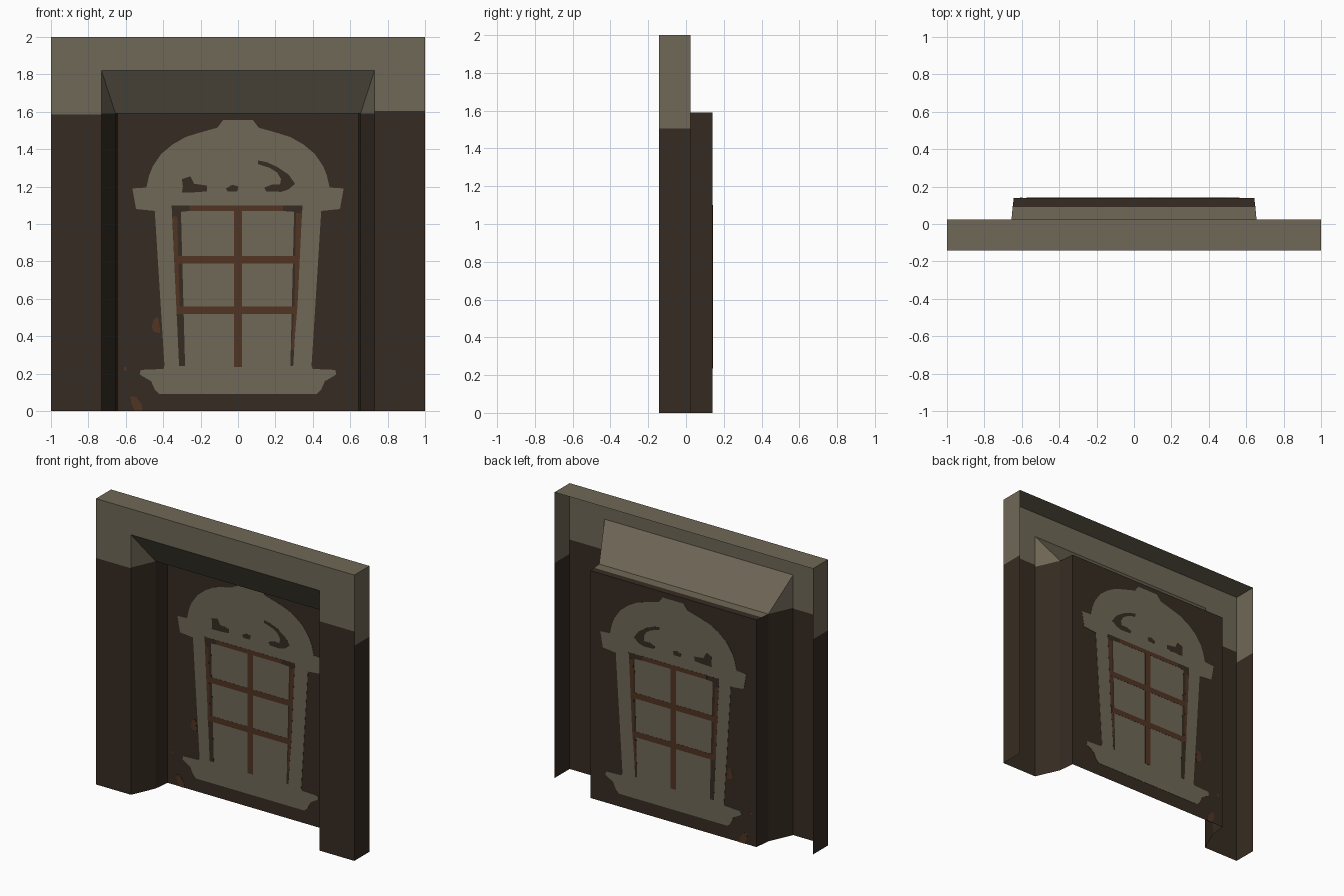
import bpy, bmesh

if "Cube" in bpy.data.objects:
    bpy.data.objects.remove(bpy.data.objects["Cube"])

FRONT, WALL_BACK, PANEL = -0.142, 0.025, 0.139   # depth stations
OPEN_X, MID_X, BACK_X = 0.73, 0.655, 0.643       # half widths of the recess
OPEN_Z, CEIL_Z = 1.82, 1.59


def material(name, rgb):
    m = bpy.data.materials.new(name)
    m.diffuse_color = (*rgb, 1)
    m.use_nodes = True
    m.node_tree.nodes["Principled BSDF"].inputs["Base Color"].default_value = m.diffuse_color
    return m


STONE = material("beige_stone", (0.162, 0.138, 0.096))
DARK = material("dark_brown", (0.037, 0.025, 0.016))
RUST = material("rust_brown", (0.083, 0.034, 0.016))
MATS = [STONE, DARK, RUST]


def finish(name, bm, mats):
    bmesh.ops.remove_doubles(bm, verts=bm.verts, dist=1e-5)
    me = bpy.data.meshes.new(name)
    bm.to_mesh(me)
    bm.free()
    for m in mats:
        me.materials.append(m)
    ob = bpy.data.objects.new(name, me)
    bpy.context.collection.objects.link(ob)
    return ob


def face(bm, pts, mat):
    f = bm.faces.new([bm.verts.new(p) for p in pts])
    f.material_index = MATS.index(mat)


def side_face(bm, s, pts, mat):
    """Face given for the +x side; mirrored with flipped winding when s = -1."""
    pts = [(s * x, y, z) for x, y, z in pts]
    face(bm, pts if s > 0 else pts[::-1], mat)


def plate(name, outline, mat, half=0.002):
    """Thin painted plate, showing on both sides of the panel."""
    bm = bmesh.new()
    f = bm.faces.new([bm.verts.new((x, PANEL - half, z)) for x, z in outline])
    geo = bmesh.ops.extrude_face_region(bm, geom=[f])["geom"]
    bmesh.ops.translate(bm, vec=(0, 2 * half, 0),
                        verts=[v for v in geo if isinstance(v, bmesh.types.BMVert)])
    bmesh.ops.recalc_face_normals(bm, faces=bm.faces)
    return finish(name, bm, [mat])


def bar(name, x0, x1, z0, z1, mat, half):
    return plate(name, [(x0, z0), (x1, z0), (x1, z1), (x0, z1)], mat, half)


# Outer wall: open-backed shell with pillars, lintel, sides and top
bm = bmesh.new()
for s, split in ((-1, 1.585), (1, 1.605)):
    for z0, z1, mat in ((0, split, DARK), (split, OPEN_Z, STONE)):
        side_face(bm, s, [(OPEN_X, FRONT, z0), (1, FRONT, z0),
                          (1, FRONT, z1), (OPEN_X, FRONT, z1)], mat)
    for z0, z1, mat in ((0, 1.505, DARK), (1.505, 2, STONE)):
        side_face(bm, s, [(1, FRONT, z0), (1, WALL_BACK, z0),
                          (1, WALL_BACK, z1), (1, FRONT, z1)], mat)
face(bm, [(-1, FRONT, OPEN_Z), (-OPEN_X, FRONT, OPEN_Z), (OPEN_X, FRONT, OPEN_Z),
          (1, FRONT, OPEN_Z), (1, FRONT, 2), (-1, FRONT, 2)], STONE)
face(bm, [(-1, FRONT, 2), (1, FRONT, 2), (1, WALL_BACK, 2), (-1, WALL_BACK, 2)], STONE)
finish("outer_wall", bm, MATS)

# Recess: splayed jambs, sloping soffit and flat ceiling
bm = bmesh.new()
for s in (-1, 1):
    side_face(bm, s, [(MID_X, WALL_BACK, 0), (OPEN_X, FRONT, 0),
                      (OPEN_X, FRONT, CEIL_Z), (MID_X, WALL_BACK, CEIL_Z)], DARK)
    side_face(bm, s, [(MID_X, WALL_BACK, CEIL_Z), (OPEN_X, FRONT, CEIL_Z),
                      (OPEN_X, FRONT, OPEN_Z)], STONE)
    side_face(bm, s, [(BACK_X, PANEL, 0), (MID_X, WALL_BACK, 0),
                      (MID_X, WALL_BACK, CEIL_Z), (BACK_X, PANEL, CEIL_Z)], DARK)
face(bm, [(-OPEN_X, FRONT, OPEN_Z), (-MID_X, WALL_BACK, CEIL_Z),
          (MID_X, WALL_BACK, CEIL_Z), (OPEN_X, FRONT, OPEN_Z)][::-1], STONE)
MX, MY = 0.649, 0.09
face(bm, [(-MID_X, WALL_BACK, CEIL_Z), (-MX, MY, CEIL_Z),
          (MX, MY, CEIL_Z), (MID_X, WALL_BACK, CEIL_Z)], STONE)
face(bm, [(-MX, MY, CEIL_Z), (-BACK_X, PANEL, CEIL_Z),
          (BACK_X, PANEL, CEIL_Z), (MX, MY, CEIL_Z)], DARK)
finish("recess_lining", bm, MATS)

# Back panel that carries the window
bm = bmesh.new()
face(bm, [(-BACK_X, PANEL, 0), (BACK_X, PANEL, 0),
          (BACK_X, PANEL, CEIL_Z), (-BACK_X, PANEL, CEIL_Z)], DARK)
finish("back_panel", bm, MATS)

# Stone window surround with arch, shoulders and sill (half outline, mirrored)
half = [(0.42, 0.09), (0.445, 0.115), (0.465, 0.16), (0.50, 0.18), (0.525, 0.195),
        (0.52, 0.22), (0.40, 0.225), (0.393, 0.24), (0.445, 1.07), (0.545, 1.08),
        (0.565, 1.19), (0.49, 1.195), (0.475, 1.26), (0.455, 1.31), (0.41, 1.375),
        (0.35, 1.425), (0.28, 1.465), (0.20, 1.49), (0.11, 1.515), (0.08, 1.555)]
plate("window_surround", half + [(-x, z) for x, z in half[::-1]], STONE)

# Dark frame strips beside and above the panes
plate("left_frame", [(-0.355, 1.10), (-0.315, 0.24), (-0.283, 0.24), (-0.305, 1.065),
                     (-0.26, 1.07), (-0.26, 1.10)], DARK, 0.0024)
plate("right_frame", [(0.345, 1.10), (0.23, 1.10), (0.23, 1.07), (0.30, 1.065),
                      (0.28, 0.24), (0.295, 0.24)], DARK, 0.0024)

# Rust glazing bars
bar("centre_bar", -0.022, 0.022, 0.235, 1.10, RUST, 0.003)
bar("top_bar", -0.26, 0.24, 1.07, 1.10, RUST, 0.003)
bar("upper_bar", -0.335, 0.325, 0.79, 0.83, RUST, 0.003)
bar("lower_bar", -0.33, 0.31, 0.52, 0.56, RUST, 0.003)
plate("left_rust_edge", [(-0.35, 1.04), (-0.33, 0.56), (-0.312, 0.56),
                         (-0.325, 1.04)], RUST, 0.0028)
plate("right_rust_edge", [(0.342, 1.06), (0.31, 1.06), (0.302, 0.56), (0.285, 0.33),
                          (0.298, 0.33), (0.318, 0.56)], RUST, 0.0028)

# Dark hollows in the arch
plate("left_hollow", [(-0.30, 1.24), (-0.255, 1.255), (-0.235, 1.215), (-0.165, 1.205),
                      (-0.165, 1.175), (-0.22, 1.17), (-0.30, 1.168),
                      (-0.295, 1.20)], DARK, 0.0024)
plate("centre_hollow", [(-0.065, 1.19), (-0.03, 1.21), (0.003, 1.20), (-0.005, 1.173),
                        (-0.055, 1.173)], DARK, 0.0024)
plate("right_hollow", [(0.107, 1.34), (0.155, 1.33), (0.21, 1.305), (0.27, 1.265),
                       (0.305, 1.215), (0.27, 1.185), (0.23, 1.172), (0.15, 1.175),
                       (0.14, 1.195), (0.18, 1.21), (0.225, 1.21), (0.23, 1.24),
                       (0.21, 1.275), (0.17, 1.30), (0.107, 1.32)], DARK, 0.0024)

# Rust stains on the panel
plate("side_stain", [(-0.425, 0.505), (-0.45, 0.49), (-0.462, 0.45), (-0.45, 0.425),
                     (-0.415, 0.415)], RUST, 0.0018)
plate("low_stain", [(-0.575, 0.08), (-0.545, 0.075), (-0.515, 0.035), (-0.51, 0),
                    (-0.55, 0), (-0.57, 0.04)], RUST, 0.0018)
bar("small_stain", -0.61, -0.595, 0.215, 0.235, RUST, 0.0018)
